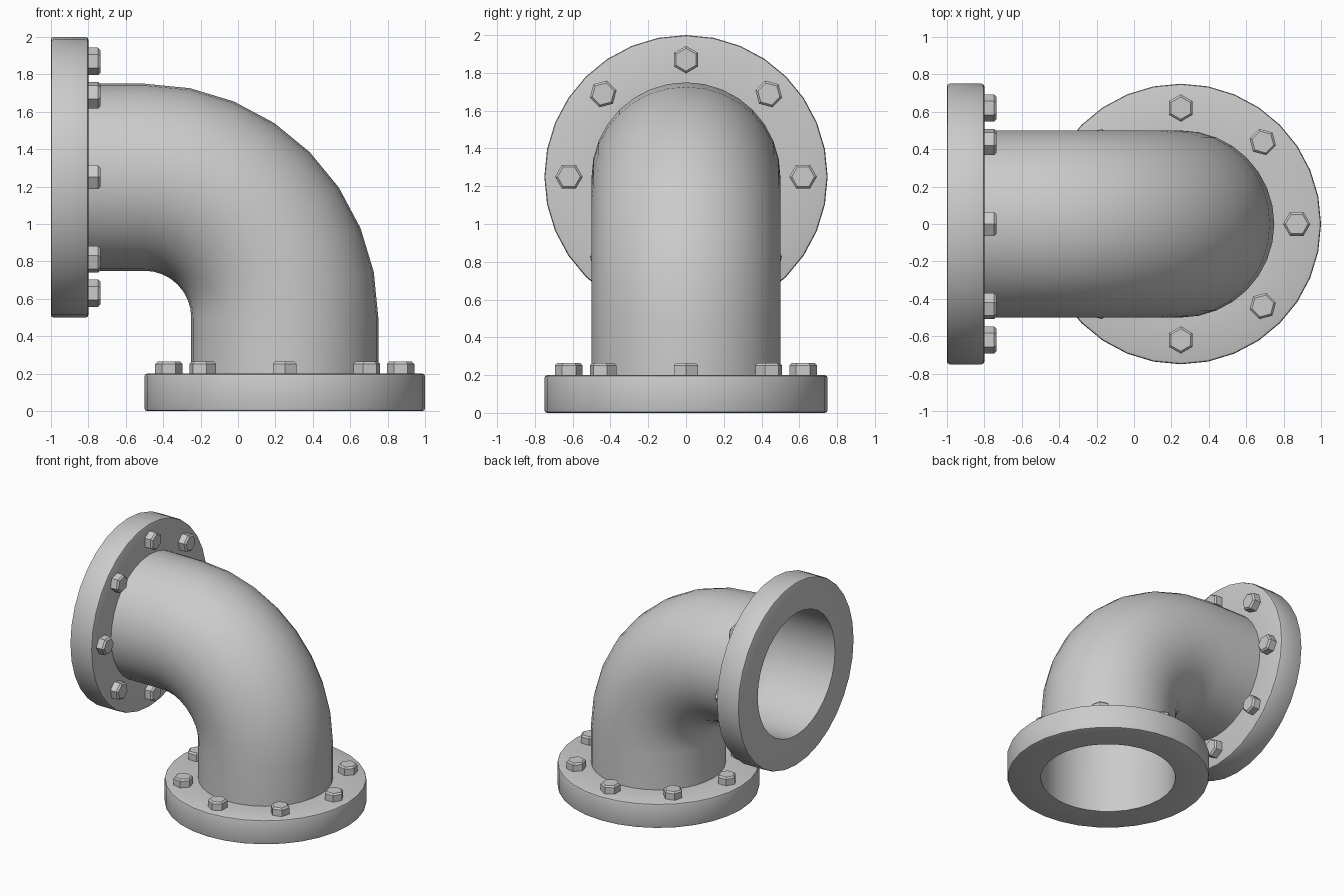
import bpy, bmesh
from math import pi, sin, cos, radians
from mathutils import Vector, Matrix

if "Cube" in bpy.data.objects:
    bpy.data.objects.remove(bpy.data.objects["Cube"])

SEG = 32  # sides of every round part


def loft(name, rings, close_path=False, caps=False, smooth=True):
    """Skin a list of equal-length point rings into one object."""
    bm = bmesh.new()
    loops = [[bm.verts.new(p) for p in ring] for ring in rings]
    pairs = list(zip(loops, loops[1:]))
    if close_path:
        pairs.append((loops[-1], loops[0]))
    for a, b in pairs:
        n = len(a)
        for i in range(n):
            j = (i + 1) % n
            bm.faces.new((a[i], a[j], b[j], b[i]))
    if caps:
        bm.faces.new(loops[0][::-1])
        bm.faces.new(loops[-1])
    bmesh.ops.recalc_face_normals(bm, faces=bm.faces)
    me = bpy.data.meshes.new(name)
    bm.to_mesh(me)
    bm.free()
    ob = bpy.data.objects.new(name, me)
    bpy.context.collection.objects.link(ob)
    if smooth:
        bpy.ops.object.select_all(action='DESELECT')
        ob.select_set(True)
        bpy.context.view_layer.objects.active = ob
        bpy.ops.object.shade_smooth_by_angle(angle=radians(30))
    return ob


def circle(r, z, n=SEG):
    return [Vector((r * cos(2 * pi * i / n), r * sin(2 * pi * i / n), z)) for i in range(n)]


def flange_with_bolts(prefix, matrix):
    # Ring plate with small chamfers on its outer rims
    profile = [(0.5, 0), (0.735, 0), (0.746, 0.004), (0.75, 0.015),
               (0.75, 0.185), (0.746, 0.196), (0.735, 0.2), (0.5, 0.2)]
    ring = loft(prefix + "_flange", [circle(r, z) for r, z in profile], close_path=True)
    ring.matrix_world = matrix
    # Eight chamfered hex bolt heads, one corner pointing outwards
    for k in range(8):
        heads = [(0.073, 0.195), (0.073, 0.252), (0.06, 0.265)]
        bolt = loft(f"{prefix}_bolt_{k + 1}", [circle(r, z, 6) for r, z in heads],
                    caps=True, smooth=False)
        bolt.matrix_world = (matrix @ Matrix.Rotation(k * pi / 4, 4, 'Z')
                             @ Matrix.Translation((0.62, 0, 0)))


# Flanges: one flat on the ground, one upright on the left
flange_with_bolts("bottom", Matrix.Translation((0.25, 0, 0)))
flange_with_bolts("side", Matrix.Translation((-1, 0, 1.25)) @ Matrix.Rotation(pi / 2, 4, 'Y'))

# Elbow pipe: straight stub, 90 degree bend, straight stub
stations = [(Vector((0.25, 0, 0.2)), 0)]
for i in range(9):
    a = i * pi / 16
    stations.append((Vector((-0.5 + 0.75 * cos(a), 0, 0.5 + 0.75 * sin(a))), a))
stations.append((Vector((-0.8, 0, 1.25)), pi / 2))
loft("elbow_pipe", [[c + Matrix.Rotation(-a, 3, 'Y') @ p for p in circle(0.5, 0)]
                    for c, a in stations])
